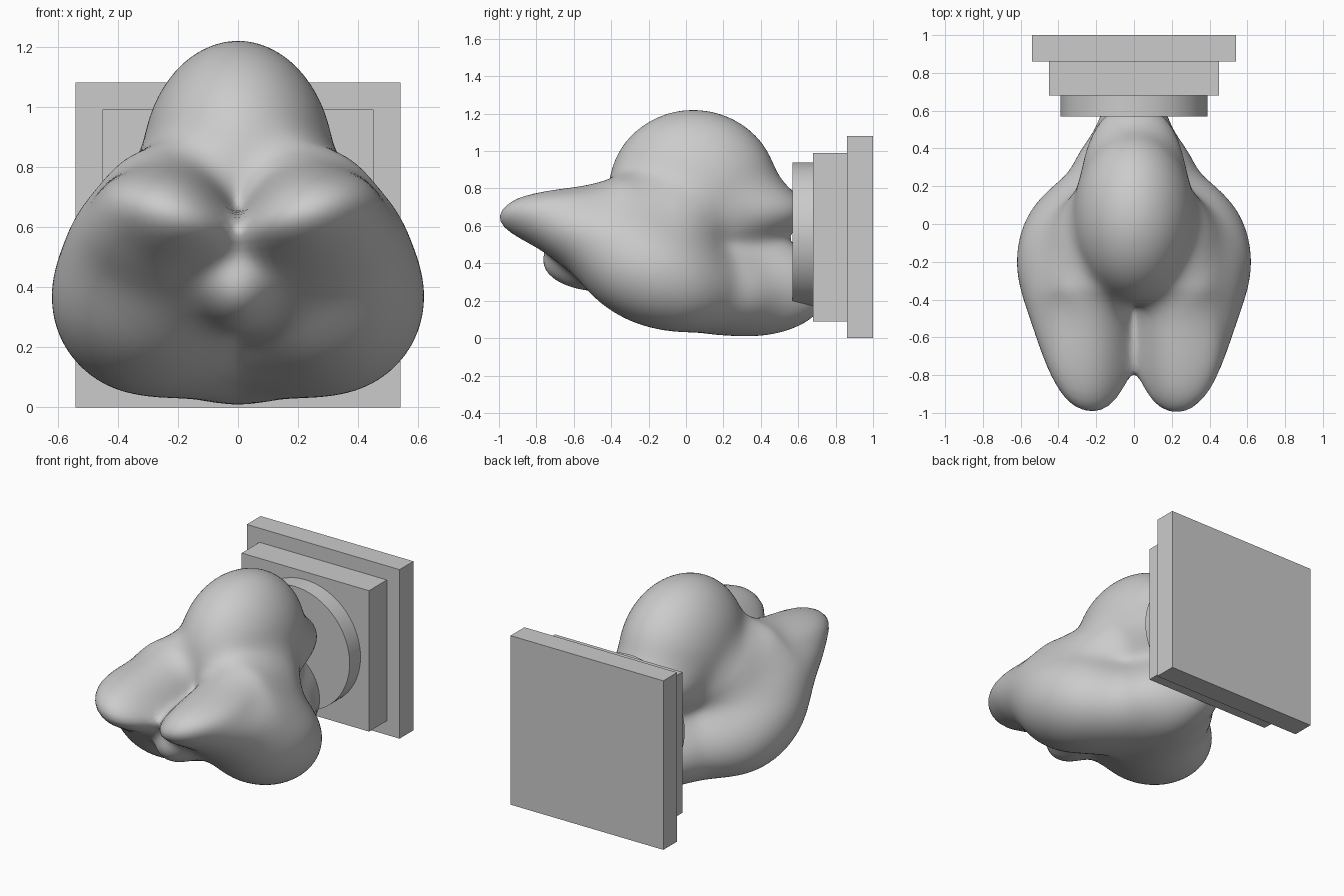
import bpy, bmesh, math
from mathutils import Vector

if "Cube" in bpy.data.objects:
    bpy.data.objects.remove(bpy.data.objects["Cube"])

grey = bpy.data.materials.new("plain_grey")
grey.use_nodes = True
grey.diffuse_color = (0.6, 0.6, 0.6, 1)
grey.node_tree.nodes["Principled BSDF"].inputs["Base Color"].default_value = (0.6, 0.6, 0.6, 1)


def add_object(name, bm):
    mesh = bpy.data.meshes.new(name)
    bm.to_mesh(mesh)
    bm.free()
    mesh.materials.append(grey)
    obj = bpy.data.objects.new(name, mesh)
    bpy.context.collection.objects.link(obj)
    return obj


# Lobes as (centre, radii, slope along x, slope along y); off-centre ones are mirrored
LOBES = [
    ((0, 0, 0.50), (0.25, 0.36, 0.33), 0, 0),                # core
    ((0, 0.04, 0.80), (0.32, 0.45, 0.42), 0, 0),             # upper dome
    ((0, 0.36, 0.68), (0.24, 0.28, 0.155), 0, 0),            # dome tail
    ((0.23, -0.14, 0.60), (0.22, 0.30, 0.23), 0, 0),         # shoulder
    ((0, 0, 0.30), (0.42, 0.32, 0.23), 0, 0),                # belly
    ((0, 0.35, 0.27), (0.21, 0.42, 0.26), 0, 0),             # lower tail
    ((0.14, 0.18, 0.24), (0.20, 0.28, 0.19), 0, 0),          # lower haunch
    ((0, -0.46, 0.41), (0.15, 0.31, 0.16), 0, 0),            # lower ridge
    ((0.30, -0.20, 0.37), (0.32, 0.42, 0.31), 0, -0.25),     # side lobe
    ((0.28, -0.45, 0.52), (0.25, 0.42, 0.19), 0.1, -0.25),   # snout body
    ((0.22, -0.72, 0.64), (0.20, 0.29, 0.085), 0.25, 0),     # snout tip
]
SNOUT_ROOT, SNOUT_END = Vector((0.24, -0.36, 0.63)), Vector((0.22, -0.85, 0.65))
ROOT_RADIUS, END_RADIUS = 0.235, 0.08
BLEND = 0.12


def ellipsoid(p, centre, radii, slope_x, slope_y):
    x, y, z = p - Vector(centre)
    q = (x / radii[0], y / radii[1], (z - slope_x * x - slope_y * y) / radii[2])
    k0 = math.hypot(*q)
    k1 = math.hypot(q[0] / radii[0], q[1] / radii[1], q[2] / radii[2])
    return k0 * (k0 - 1) / max(k1, 1e-6)


def snout_ridge(p):
    axis = SNOUT_END - SNOUT_ROOT
    t = min(1, max(0, (p - SNOUT_ROOT).dot(axis) / axis.length_squared))
    return (p - SNOUT_ROOT - axis * t).length - ROOT_RADIUS - t * (END_RADIUS - ROOT_RADIUS)


def body_distance(p):
    p = Vector((abs(p.x), p.y, p.z))
    d = snout_ridge(p)
    for lobe in LOBES:
        e = ellipsoid(p, *lobe)
        h = max(BLEND - abs(d - e), 0) / BLEND
        d = min(d, e) - h * h * BLEND / 4
    return d


# Blended body: shrink a sphere onto the lobes
bm = bmesh.new()
bmesh.ops.create_icosphere(bm, subdivisions=6, radius=1)
middle = Vector((0, -0.08, 0.5))
for v in bm.verts:
    ray = v.co.normalized()
    reach = 1.15
    for _ in range(50):
        d = body_distance(middle + ray * reach)
        if d < 0.001:
            break
        reach -= d * 0.8
    v.co = middle + ray * reach
for _ in range(4):
    bmesh.ops.smooth_vert(bm, verts=bm.verts, factor=0.5, use_axis_x=True,
                          use_axis_y=True, use_axis_z=True)
for f in bm.faces:
    f.smooth = True
add_object("lobed_body", bm)


# Square plinth tiers
def tier(name, half_width, y0, y1, z0, z1):
    bm = bmesh.new()
    bmesh.ops.create_cube(bm, size=1)
    for v in bm.verts:
        v.co = (v.co.x * 2 * half_width, y0 + (v.co.y + 0.5) * (y1 - y0),
                z0 + (v.co.z + 0.5) * (z1 - z0))
    add_object(name, bm)


tier("plinth_base", 0.54, 0.86, 1.0, 0, 1.08)
tier("plinth_step", 0.45, 0.68, 0.86, 0.09, 0.99)

# Round mounting disc
bm = bmesh.new()
bmesh.ops.create_cone(bm, cap_ends=True, segments=64, radius1=0.39, radius2=0.39, depth=0.11)
for v in bm.verts:
    v.co = (v.co.x, 0.625 + v.co.z, 0.55 - v.co.y)
for f in bm.faces:
    f.smooth = len(f.verts) == 4
disc = add_object("mounting_disc", bm)
for e in disc.data.edges:
    a, b = (disc.data.vertices[i].co.y for i in e.vertices)
    e.use_edge_sharp = abs(a - b) < 0.01
